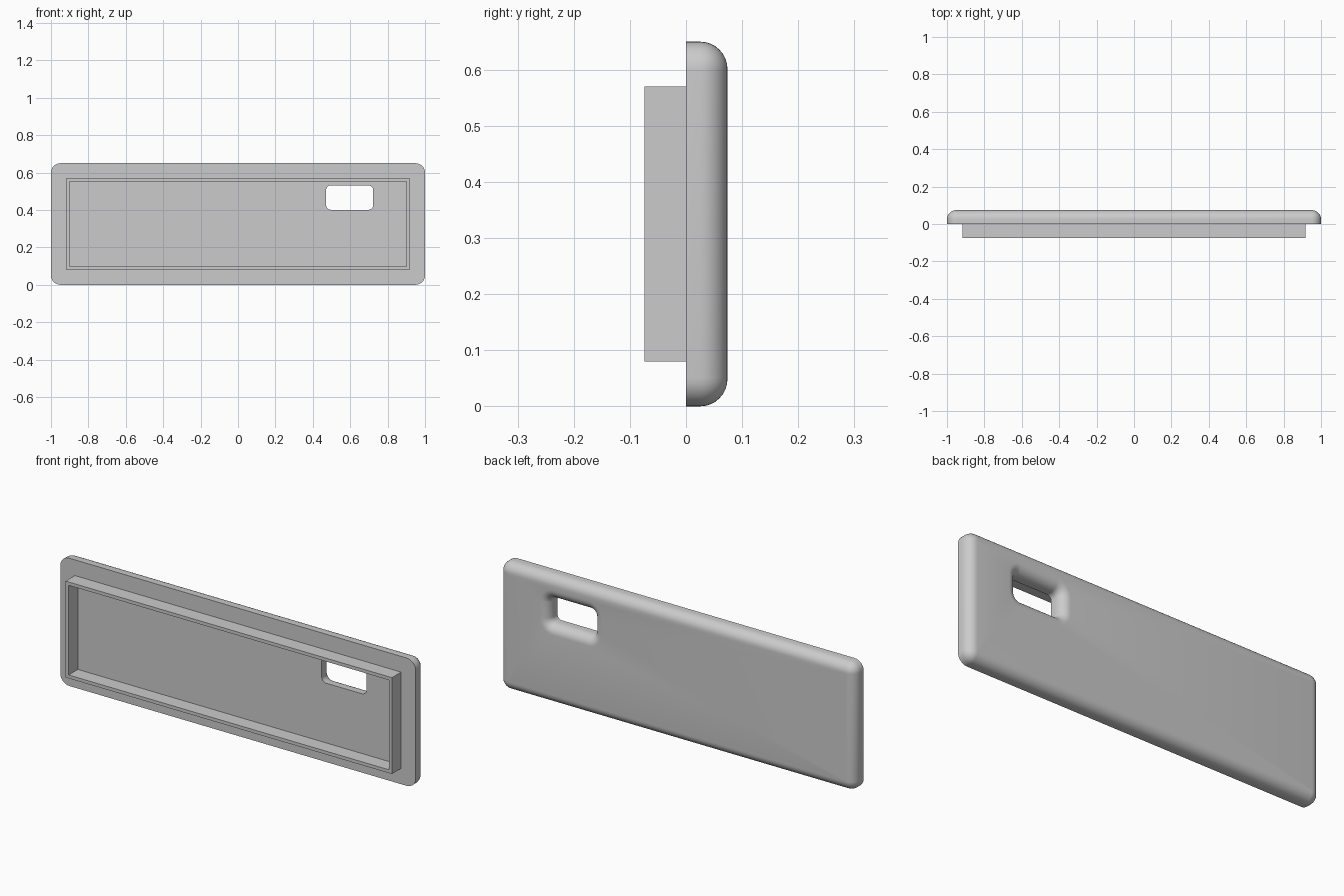
import bpy
import bmesh
from math import sin, cos, pi, radians

if "Cube" in bpy.data.objects:
    bpy.data.objects.remove(bpy.data.objects["Cube"], do_unlink=True)

grey = bpy.data.materials.new("plain grey")
grey.use_nodes = True
color = (0.6, 0.6, 0.6, 1)
grey.diffuse_color = color
grey.node_tree.nodes["Principled BSDF"].inputs["Base Color"].default_value = color

DEPTH = 0.074          # thickness of the panel, and height of the rim
FILLET = 0.049         # rounding of the back edges
MID_Z = 0.325
STEPS = 8


def rounded_rect(cx, cz, hx, hz, radius, y, steps=STEPS):
    """Counter-clockwise outline in a plane of constant y."""
    points = []
    for i, (sx, sz) in enumerate([(1, 1), (-1, 1), (-1, -1), (1, -1)]):
        for k in range(steps + 1):
            a = (i + k / max(steps, 1)) * pi / 2
            points.append((cx + sx * (hx - radius) + radius * cos(a), y,
                           cz + sz * (hz - radius) + radius * sin(a)))
    return points


def closed_loft(name, rings):
    """Bridge the rings in order and join the last one to the first."""
    bm = bmesh.new()
    loops = [[bm.verts.new(p) for p in ring] for ring in rings]
    count = len(loops[0])
    for i, ring in enumerate(loops):
        after = loops[(i + 1) % len(loops)]
        for j in range(count):
            n = (j + 1) % count
            bm.faces.new((ring[j], ring[n], after[n], after[j]))
    bmesh.ops.recalc_face_normals(bm, faces=bm.faces)
    mesh = bpy.data.meshes.new(name)
    bm.to_mesh(mesh)
    bm.free()
    mesh.materials.append(grey)
    obj = bpy.data.objects.new(name, mesh)
    bpy.context.collection.objects.link(obj)
    bpy.ops.object.select_all(action="DESELECT")
    obj.select_set(True)
    bpy.context.view_layer.objects.active = obj
    bpy.ops.object.shade_smooth_by_angle(angle=radians(30))
    return obj


# Panel: outer wall, rounded back edge, then a window with a flared back edge
outer = [rounded_rect(0, MID_Z, 1, MID_Z, 0.051, 0)]
window = [rounded_rect(0.597, 0.466, 0.126, 0.065, 0.025, 0)]
for k in range(STEPS + 1):
    a = k / STEPS * pi / 2
    inset = FILLET * (1 - cos(a))
    y = DEPTH - FILLET + FILLET * sin(a)
    outer.append(rounded_rect(0, MID_Z, 1 - inset, MID_Z - inset, 0.051 - inset, y))
    window.append(rounded_rect(0.597, 0.466, 0.126 + inset, 0.065 + inset,
                               0.025 + inset, y))
closed_loft("panel", outer + window[::-1])

# Rim: thin square-cornered frame standing on the front of the panel
WALL = 0.017
closed_loft("rim", [
    rounded_rect(0, MID_Z, 0.918 - inset, 0.245 - inset, 0, y, steps=0)
    for inset, y in [(0, 0.002), (0, -DEPTH), (WALL, -DEPTH), (WALL, 0.002)]])
